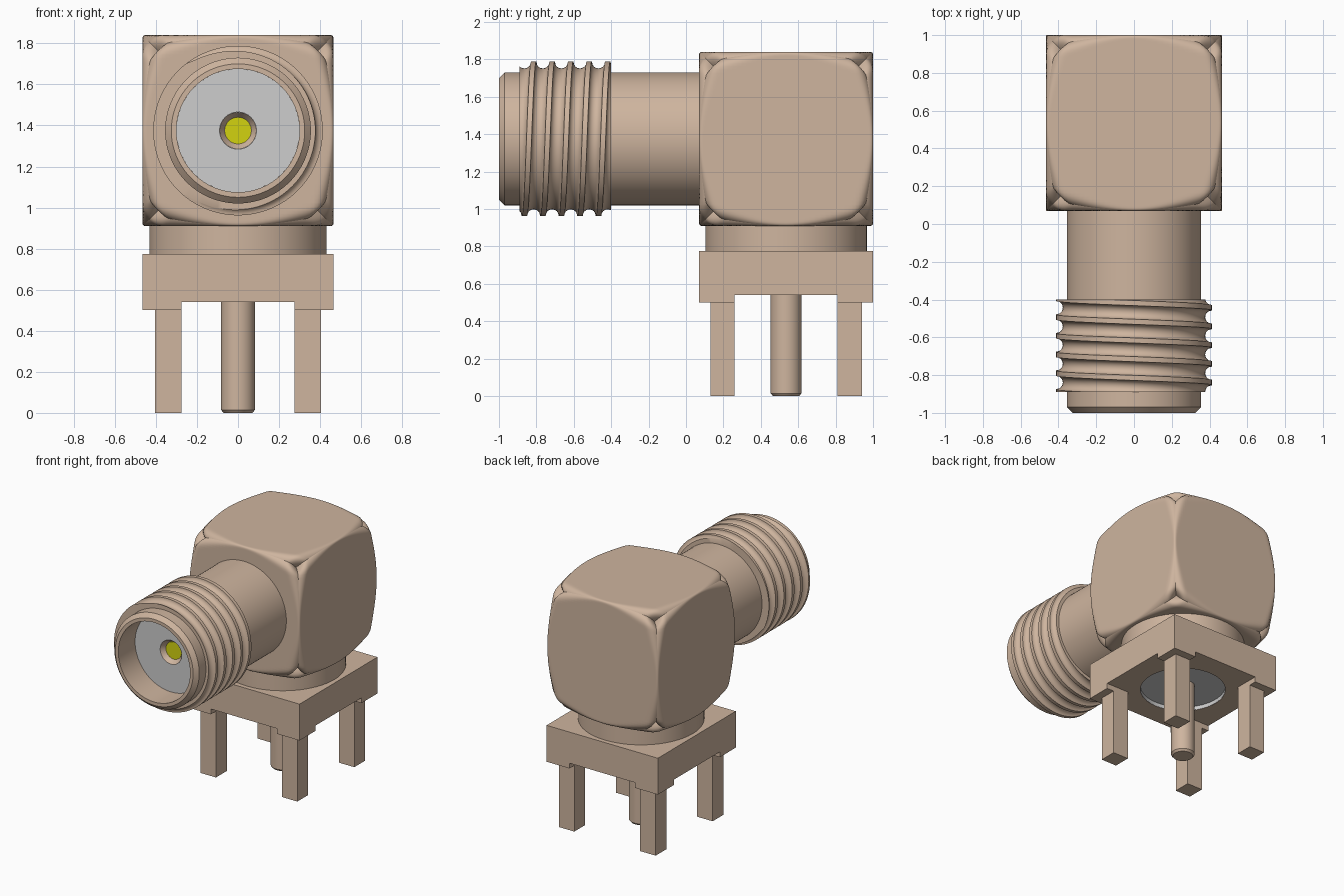
import bpy, bmesh, math
from mathutils import Vector

if "Cube" in bpy.data.objects:
    bpy.data.objects.remove(bpy.data.objects["Cube"], do_unlink=True)

HALF = 0.465      # half width of the body and base
CY = 0.535        # centre of the body in depth
AXIS_Z = 1.375    # height of the barrel axis


def material(name, rgb):
    m = bpy.data.materials.new(name)
    m.use_nodes = True
    m.diffuse_color = (*rgb, 1)
    m.node_tree.nodes["Principled BSDF"].inputs["Base Color"].default_value = (*rgb, 1)
    return m


TAN = material("tan metal", (0.62, 0.46, 0.345))
GREY = material("grey insulator", (0.61, 0.61, 0.61))
YELLOW = material("yellow contact", (0.65, 0.65, 0.005))


def finish(name, bm, mat, smooth=True):
    bmesh.ops.remove_doubles(bm, verts=bm.verts, dist=1e-5)
    bmesh.ops.recalc_face_normals(bm, faces=bm.faces)
    mesh = bpy.data.meshes.new(name)
    bm.to_mesh(mesh)
    bm.free()
    mesh.materials.append(mat)
    ob = bpy.data.objects.new(name, mesh)
    bpy.context.collection.objects.link(ob)
    if smooth:
        bpy.ops.object.select_all(action='DESELECT')
        ob.select_set(True)
        bpy.context.view_layer.objects.active = ob
        bpy.ops.object.shade_smooth_by_angle(angle=math.radians(35))
    return ob


def along_y(a, r, h):
    return (r * math.cos(a), h, AXIS_Z + r * math.sin(a))


def along_z(a, r, h):
    return (r * math.cos(a), CY + r * math.sin(a), h)


def skin(bm, rings):
    """Join neighbouring rows of points with faces, dropping collapsed ones."""
    rows = [[bm.verts.new(p) for p in ring] for ring in rings]
    for r0, r1 in zip(rows, rows[1:]):
        for i in range(len(r0) - 1):
            quad = []
            for v in (r0[i], r0[i + 1], r1[i + 1], r1[i]):
                if all((v.co - q.co).length > 1e-6 for q in quad):
                    quad.append(v)
            if len(quad) > 2:
                bm.faces.new(quad)


def lathe(name, profile, place, mat, segs=64):
    """Revolve (radius, height) points; a third entry makes that ring square."""
    bm = bmesh.new()
    rings = []
    for r, h, *square in profile:
        ring = []
        for i in range(segs + 1):
            a = 2 * math.pi * i / segs
            k = max(abs(math.cos(a)), abs(math.sin(a))) if square else 1
            ring.append(place(a, r / k, h))
        rings.append(ring)
    skin(bm, rings)
    return finish(name, bm, mat)


def box(name, lo, hi, mat):
    bm = bmesh.new()
    bmesh.ops.create_cube(bm, size=1)
    for v in bm.verts:
        v.co = [l + (c + 0.5) * (h - l) for c, l, h in zip(v.co, lo, hi)]
    return finish(name, bm, mat, smooth=False)


# Elbow body: cube whose edge rounding grows from the edge middles to the corners
bm = bmesh.new()
bmesh.ops.create_cube(bm, size=2)
bmesh.ops.subdivide_edges(bm, edges=bm.edges[:], cuts=47, use_grid_fill=True)
for v in bm.verts:
    q = Vector([math.sin(c * math.pi / 2) for c in v.co])
    r = 0.03 + 0.45 * (q.x * q.y * q.z) ** 2
    core = Vector([max(r - 1, min(1 - r, c)) for c in q])
    p = (core + r * (q - core).normalized()) * HALF
    v.co = p + Vector((0, CY, AXIS_Z))
finish("elbow_body", bm, TAN)

# Barrel with a chamfered rim and an open bore
lathe("barrel", [(0, 0.12), (0.355, 0.12), (0.355, -0.97), (0.325, -1.0),
                 (0.30, -1.0), (0.30, -0.73), (0, -0.73)], along_y, TAN, 96)

# Helical thread with round grooves, trimmed flat at both ends
PITCH, GROOVE, CREST = 0.099, 0.036, 0.413
Y0, Y1, STEPS, SEGS = -0.89, -0.40, 14, 96


def thread_radius(y, a):
    centre = -0.666 + PITCH * (a / (2 * math.pi) - 0.25)
    d = (y - centre + PITCH / 2) % PITCH - PITCH / 2
    return CREST - math.sqrt(max(0, GROOVE ** 2 - d * d))


# Row offsets inside one pitch: evenly spaced angles round the groove, then the crest
offsets = [-GROOVE * math.cos(math.pi * i / (STEPS - 2)) for i in range(STEPS - 1)]
offsets.append(PITCH / 2)
angles = [2 * math.pi * i / SEGS for i in range(SEGS + 1)]
rings = [[along_y(a, 0.34, Y0) for a in angles]]
for turn in range(-5, 5):
    for off in offsets:
        ring = []
        for a in angles:
            y = -0.666 + PITCH * (turn + a / (2 * math.pi) - 0.25) + off
            y = max(Y0, min(Y1, y))
            ring.append(along_y(a, thread_radius(y, a), y))
        rings.append(ring)
rings.append([along_y(a, 0.34, Y1) for a in angles])
bm = bmesh.new()
skin(bm, rings)
finish("barrel_thread", bm, TAN)

# Insulator, socket and contact inside the bore
lathe("barrel_insulator", [(0, -0.72), (0.30, -0.72), (0.30, -0.80), (0.09, -0.80),
                           (0.09, -0.75), (0, -0.75)], along_y, GREY)
lathe("contact_socket", [(0, -0.74), (0.0895, -0.74), (0.0895, -0.801),
                         (0.065, -0.765), (0, -0.765)], along_y, TAN)
lathe("contact_face", [(0, -0.76), (0.0645, -0.76), (0.0645, -0.768),
                       (0, -0.768)], along_y, YELLOW)

# Round collar between the body and the base
lathe("collar", [(0, 0.76), (0.432, 0.76), (0.432, 0.95), (0, 0.95)], along_z, TAN)

# Square base plate with a round hole in its underside
lathe("base_plate", [(0, 0.60), (0.30, 0.60), (0.30, 0.54), (HALF, 0.54, 1),
                     (HALF, 0.775, 1), (0, 0.775)], along_z, TAN)
lathe("base_insulator", [(0, 0.59), (0.2995, 0.59), (0.2995, 0.541), (0.298, 0.541),
                         (0.298, 0.57), (0, 0.57)], along_z, GREY)

# Centre pin
lathe("centre_pin", [(0, 0.58), (0.083, 0.58), (0.083, 0.015), (0.07, 0),
                     (0, 0)], along_z, TAN, 48)

# Corner pads and legs
for sx, side in ((-1, "right"), (1, "left")):
    for sy, end in ((-1, "front"), (1, "back")):
        def corner(name, inner, outer, z0, z1):
            xs = sorted((sx * inner, sx * outer))
            ys = sorted((CY + sy * inner, CY + sy * outer))
            box(f"{end}_{side}_{name}", (xs[0], ys[0], z0), (xs[1], ys[1], z1), TAN)
        corner("pad", 0.275, HALF, 0.50, 0.54)
        corner("leg", 0.275, 0.405, 0.0, 0.50)
